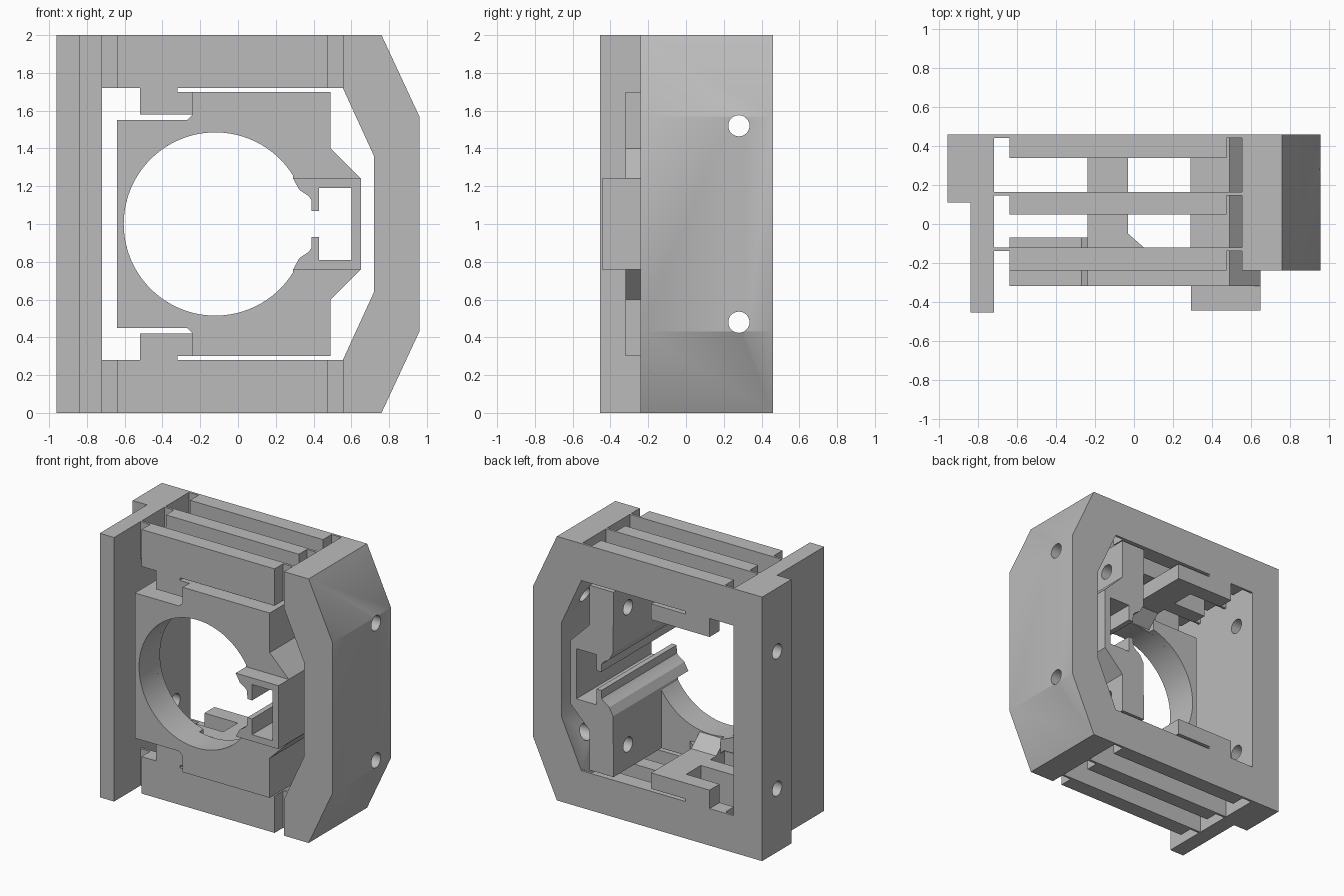
import bpy, bmesh, math
from mathutils import Vector

cube = bpy.data.objects.get("Cube")
if cube:
    bpy.data.objects.remove(cube)

grey = bpy.data.materials.new("light grey")
grey.use_nodes = True
colour = (0.5, 0.5, 0.5, 1)
grey.diffuse_color = colour
grey.node_tree.nodes["Principled BSDF"].inputs["Base Color"].default_value = colour


def prism(name, points, start, end, axis="y"):
    """Extrude a profile: (x, z) along y, (x, y) along z, or (y, z) along x."""
    place = {"y": lambda a, b, t: (a, t, b),
             "z": lambda a, b, t: (a, b, t),
             "x": lambda a, b, t: (t, a, b)}[axis]
    bm = bmesh.new()
    face = bm.faces.new([bm.verts.new(place(a, b, start)) for a, b in points])
    new = bmesh.ops.extrude_face_region(bm, geom=[face])["geom"]
    shift = Vector(place(0, 0, end - start))
    bmesh.ops.translate(bm, vec=shift, verts=[v for v in new if isinstance(v, bmesh.types.BMVert)])
    bmesh.ops.recalc_face_normals(bm, faces=bm.faces)
    mesh = bpy.data.meshes.new(name)
    bm.to_mesh(mesh)
    bm.free()
    mesh.materials.append(grey)
    obj = bpy.data.objects.new(name, mesh)
    bpy.context.collection.objects.link(obj)
    return obj


def box(name, x, y, z):
    return prism(name, [(x[0], z[0]), (x[1], z[0]), (x[1], z[1]), (x[0], z[1])], *y)


def flip(points):
    """Upper half of a profile followed by its mirror about mid height."""
    return points + [(x, 2 - z) for x, z in reversed(points)]


def bore_arc(limit, count=48):
    """Upper half of the round opening, from x = limit to the far left."""
    radius, centre = 0.485, -0.12
    first = math.acos((limit - centre) / radius)
    angles = [first + (math.pi - first) * i / count for i in range(count + 1)]
    return [(centre + radius * math.cos(a), 1 + radius * math.sin(a)) for a in angles]


# Fixed frame sides
left_wall = prism("left_wall", [(-0.96, 0.11), (-0.84, 0.11), (-0.84, -0.455),
                                (-0.72, -0.455), (-0.72, 0.46), (-0.96, 0.46)], 0, 2, "z")
right_block = prism("right_block", flip([(0.72, 1.36), (0.555, 1.72), (0.555, 2),
                                         (0.76, 2), (0.96, 1.57)]), -0.24, 0.46)

# Moving carriage with its grooved rail
groove = [(0.6, 1.19), (0.43, 1.19), (0.43, 1.07), (0.39, 1.07), (0.388, 1.13),
          (0.37, 1.15), (0.325, 1.18), (0.292, 1.24)]
carriage = prism("carriage", flip(groove + [(0.29, 1.7), (0.49, 1.7), (0.49, 1.4),
                                            (0.65, 1.24)]), -0.32, 0.455)
front_clip = prism("front_clip", flip(groove + [(0.65, 1.24)]), -0.445, -0.32)

# Face plate around the round opening
edge = [(-0.24, 1.58), (-0.27, 1.55), (-0.64, 1.55)]
upper = list(reversed(bore_arc(0.29)))[1:] + [(0.29, 1.7), (-0.24, 1.7)] + edge
arc_point = [(-0.605, 1)]
lower = [(x, 2 - z) for x, z in reversed(upper)]
prism("face_plate", arc_point + upper + lower, -0.32, -0.12)
upper = list(reversed(bore_arc(-0.24, 24)))[1:] + edge
lower = [(x, 2 - z) for x, z in reversed(upper)]
prism("face_plate_rear", arc_point + upper + lower, -0.12, -0.07)

# Cross bars, thin flexures, tabs and stems, repeated above and below
for side in ("upper", "lower"):
    def span(low, high):
        return (low, high) if side == "upper" else (2 - high, 2 - low)

    for label, front, back in (("front", -0.24, -0.12), ("middle", 0.05, 0.165),
                               ("back", 0.34, 0.46)):
        name = side + "_" + label
        box(name + "_bar", (-0.64, 0.475), (front, back), span(1.72, 2))
        box(name + "_flexure", (-0.72, 0.555), (back - 0.018, back), span(1.72, 2))
        box(name + "_tab", (-0.52, -0.32), (front, back), span(1.58, 1.72))
        box(name + "_link", (-0.32, -0.24), (front, back), span(1.58, 1.70))
    box(side + "_stem", (-0.24, -0.03), (-0.12, 0.46), span(1.58, 1.70))
    prism(side + "_stem_brace", [(-0.03, -0.12), (0.05, -0.12), (-0.03, -0.05)],
          *span(1.58, 1.70), "z")
    ramp = [(-0.12, 1.58), (-0.12, 1.49), (-0.02, 1.58)]
    if side == "lower":
        ramp = [(y, 2 - z) for y, z in ramp]
    prism(side + "_stem_ramp", ramp, -0.24, -0.03, "x")

# Round cross holes through the walls and carriage
for height in (0.48, 1.52):
    ring = [(0.28 + 0.056 * math.cos(math.tau * i / 32),
             height + 0.056 * math.sin(math.tau * i / 32)) for i in range(32)]
    cutter = prism("hole_cutter", ring, -1.2, 1.2, "x")
    cutter.hide_render = True
    for part in (left_wall, right_block, carriage):
        mod = part.modifiers.new("hole", "BOOLEAN")
        mod.operation = "DIFFERENCE"
        mod.solver = "EXACT"
        mod.object = cutter
        bpy.context.view_layer.objects.active = part
        bpy.ops.object.modifier_apply(modifier=mod.name)
    bpy.data.objects.remove(cutter)

# Smooth round openings, crisp edges elsewhere
bpy.ops.object.select_all(action="DESELECT")
for obj in bpy.context.collection.objects:
    if obj.type == "MESH":
        obj.select_set(True)
        bpy.context.view_layer.objects.active = obj
bpy.ops.object.shade_smooth_by_angle(angle=math.radians(25))
